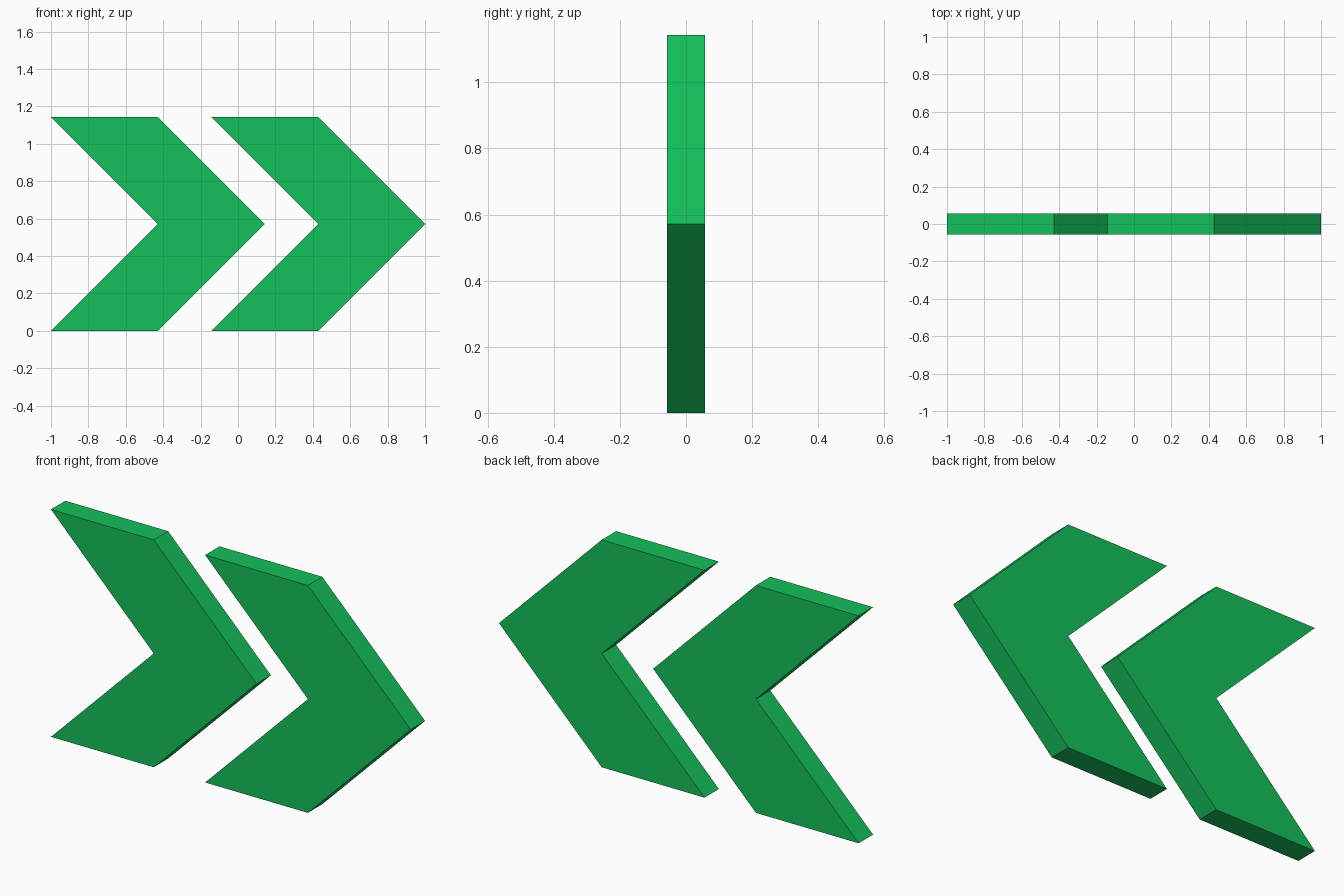
import bpy
import bmesh

if "Cube" in bpy.data.objects:
    bpy.data.objects.remove(bpy.data.objects["Cube"])

U = 2 / 7          # the profile sits on a grid of sevenths of the half width
DEPTH = 0.114

green = bpy.data.materials.new("green")
green.diffuse_color = (0.007, 0.53, 0.105, 1)
green.use_nodes = True
green.node_tree.nodes["Principled BSDF"].inputs["Base Color"].default_value = green.diffuse_color


def chevron(name, x):
    """Right-pointing chevron profile extruded along y, left tips at x."""
    profile = [(0, 0), (2, 0), (4, 2), (2, 4), (0, 4), (2, 2)]
    bm = bmesh.new()
    face = bm.faces.new([bm.verts.new((x + px * U, -DEPTH / 2, pz * U))
                         for px, pz in profile])
    ext = bmesh.ops.extrude_face_region(bm, geom=[face], use_keep_orig=True)
    verts = [g for g in ext["geom"] if isinstance(g, bmesh.types.BMVert)]
    bmesh.ops.translate(bm, verts=verts, vec=(0, DEPTH, 0))
    bmesh.ops.recalc_face_normals(bm, faces=bm.faces)
    mesh = bpy.data.meshes.new(name)
    bm.to_mesh(mesh)
    bm.free()
    mesh.materials.append(green)
    obj = bpy.data.objects.new(name, mesh)
    bpy.context.collection.objects.link(obj)
    return obj


# Two identical chevrons, one behind the other
chevron("left_chevron", -1)
chevron("right_chevron", -1 + 3 * U)
